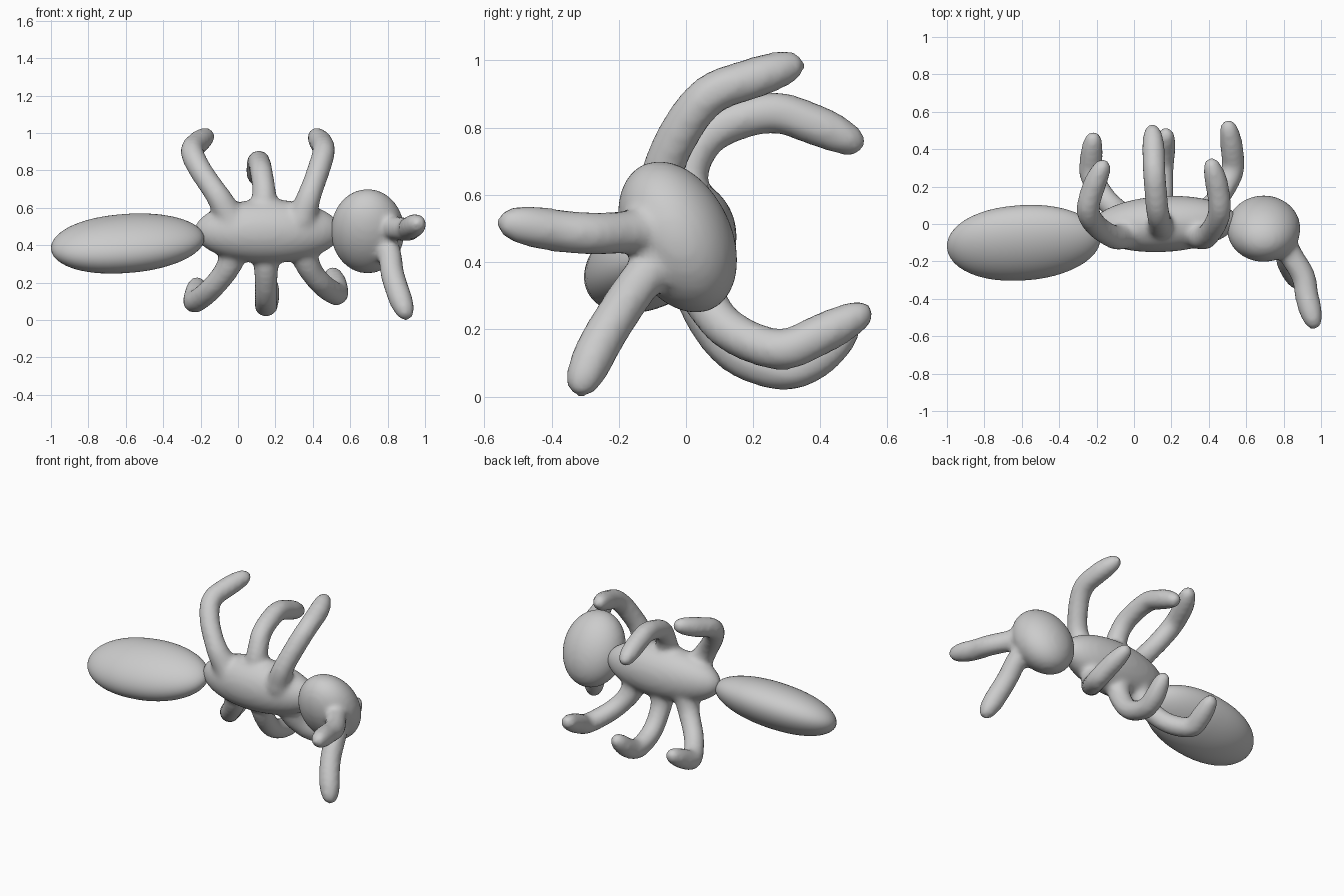
import bpy, bmesh
from math import radians
from mathutils import Vector, Matrix, Euler

VOXEL = 0.016


def add_ellipsoid(bm, centre, radii, tilt=(0, 0, 0), blunt=1.0):
    # blunt < 1 makes the -x end fuller
    rot = Euler([radians(a) for a in tilt]).to_matrix().to_4x4()
    m = Matrix.Translation(centre) @ rot @ Matrix.Diagonal((*radii, 1))
    verts = bmesh.ops.create_uvsphere(bm, u_segments=48, v_segments=32, radius=1)['verts']
    for v in verts:
        if v.co.x < 0:
            v.co.x = -abs(v.co.x) ** blunt
        v.co = m @ v.co


def spline(p, i, t):
    a, b, c, d = p[max(i - 1, 0)], p[i], p[i + 1], p[min(i + 2, len(p) - 1)]
    return 0.5 * (2 * b + (c - a) * t + (2 * a - 5 * b + 4 * c - d) * t * t
                  + (3 * b - a - 3 * c + d) * t ** 3)


def add_limb(bm, points, radius, flare=0.03):
    # Limb of closely packed balls: wide root, fuller middle, tapered tip
    p = [Vector(q) for q in points]
    p[-1] += (p[-1] - p[-2]).normalized() * 0.02
    steps, n = 14, len(p) - 1
    for k in range(n * steps + 1):
        i = min(k // steps, n - 1)
        pos = spline(p, i, k / steps - i)
        f = k / (n * steps)
        r = radius + flare * max(0, 1 - f * 3.2) ** 2
        r *= 1 - 0.32 * max(0, (f - 0.8) / 0.2) ** 2
        bmesh.ops.create_icosphere(bm, subdivisions=2, radius=r,
                                   matrix=Matrix.Translation(pos))


def finish(bm, name, fuse=True):
    me = bpy.data.meshes.new(name)
    bm.to_mesh(me)
    bm.free()
    ob = bpy.data.objects.new(name, me)
    bpy.context.collection.objects.link(ob)
    for f in me.polygons:
        f.use_smooth = True
    if fuse:
        rm = ob.modifiers.new("Fuse", 'REMESH')
        rm.mode = 'VOXEL'
        rm.voxel_size = VOXEL
        rm.use_smooth_shade = True
        sm = ob.modifiers.new("Soften", 'SMOOTH')
        sm.factor = 0.5
        sm.iterations = 8
    return ob


# Abdomen, rolled about its length
bm = bmesh.new()
add_ellipsoid(bm, (-0.59, -0.10, 0.41), (0.412, 0.213, 0.141), (26, -4.5, 4), 0.88)
finish(bm, "abdomen", fuse=False)

# Thorax with six bent legs
legs = [
    # upper side: rear, middle, front
    [(-0.04, -0.05, 0.54), (-0.105, -0.07, 0.66), (-0.20, -0.01, 0.80),
     (-0.245, 0.075, 0.90), (-0.215, 0.20, 0.947), (-0.175, 0.29, 0.978)],
    [(0.14, -0.01, 0.55), (0.14, 0.005, 0.68), (0.125, 0.08, 0.79),
     (0.11, 0.25, 0.845), (0.105, 0.38, 0.81), (0.10, 0.475, 0.768)],
    [(0.34, -0.05, 0.54), (0.38, -0.07, 0.66), (0.43, -0.01, 0.80),
     (0.458, 0.075, 0.90), (0.445, 0.20, 0.947), (0.42, 0.295, 0.978)],
    # lower side: rear, middle, front
    [(-0.01, 0.02, 0.40), (-0.06, 0.05, 0.27), (-0.15, 0.13, 0.16),
     (-0.228, 0.26, 0.10), (-0.228, 0.35, 0.13), (-0.22, 0.437, 0.18)],
    [(0.15, 0.02, 0.40), (0.15, 0.05, 0.26), (0.15, 0.14, 0.135),
     (0.15, 0.28, 0.08), (0.16, 0.38, 0.11), (0.17, 0.46, 0.18)],
    [(0.34, 0.02, 0.40), (0.38, 0.06, 0.28), (0.45, 0.14, 0.19),
     (0.525, 0.28, 0.14), (0.525, 0.39, 0.18), (0.508, 0.500, 0.235)],
]
bm = bmesh.new()
add_ellipsoid(bm, (0.16, 0.0, 0.475), (0.395, 0.15, 0.17), (0, 0, 3))
for path in legs:
    add_limb(bm, path, 0.064, 0.025)
finish(bm, "thorax_and_legs")

# Head with two antennae
bm = bmesh.new()
add_ellipsoid(bm, (0.693, -0.025, 0.475), (0.197, 0.160, 0.239), (26, 0, 0))
add_limb(bm, [(0.77, -0.06, 0.495), (0.84, -0.17, 0.49), (0.905, -0.28, 0.485),
              (0.925, -0.39, 0.495), (0.955, -0.502, 0.513)], 0.066, 0.02)
add_limb(bm, [(0.77, -0.06, 0.42), (0.81, -0.13, 0.35), (0.825, -0.20, 0.25),
              (0.855, -0.26, 0.15), (0.89, -0.303, 0.058)], 0.066, 0.02)
finish(bm, "head_and_antennae")
